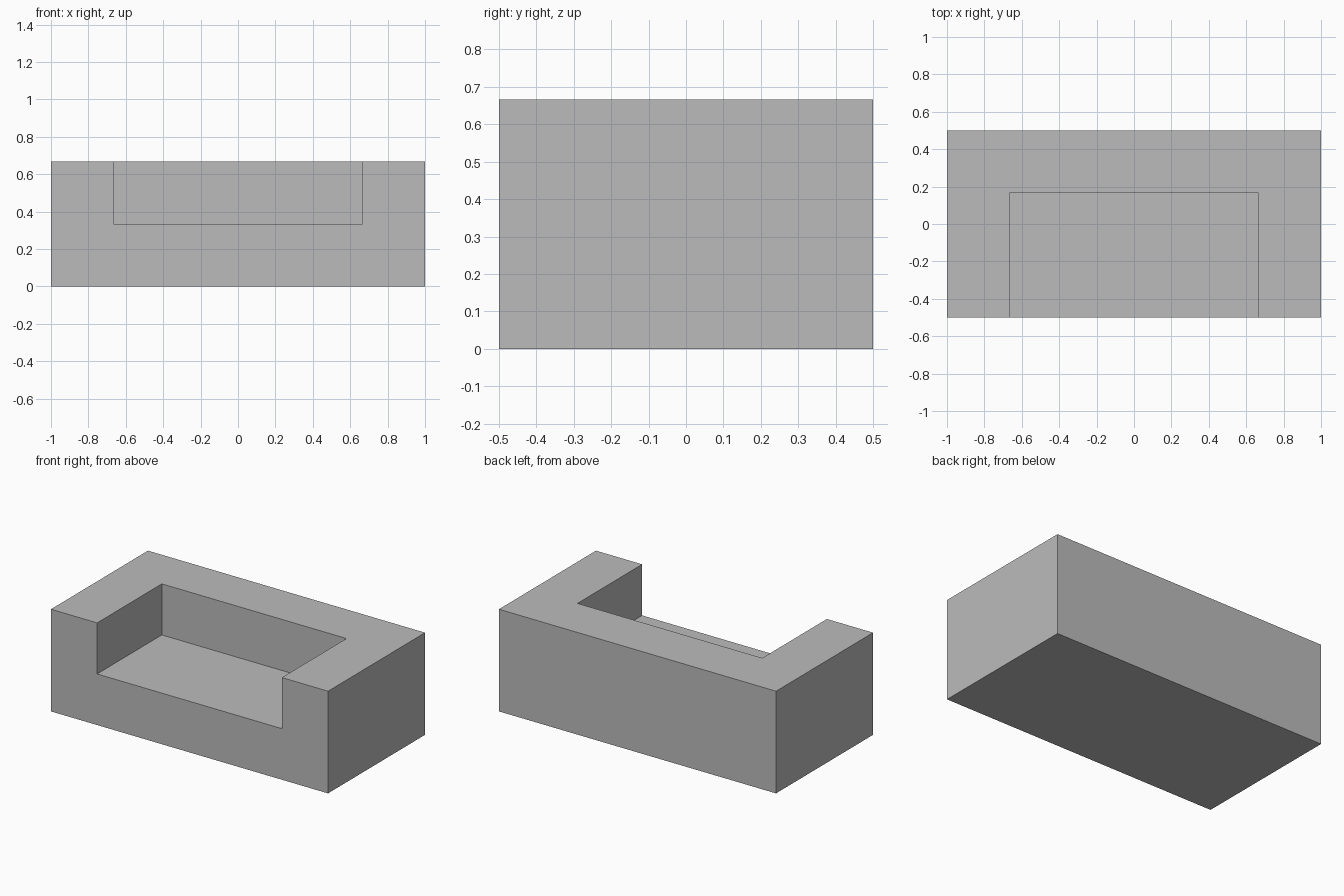
import bpy
import bmesh

cube = bpy.data.objects.get("Cube")
if cube:
    bpy.data.objects.remove(cube, do_unlink=True)

WIDTH, DEPTH, HEIGHT = 2.0, 1.0, 2 / 3
WALL = 1 / 3          # thickness of the arms, back and base

grey = bpy.data.materials.new("plain_grey")
grey.use_nodes = True
colour = (0.5, 0.5, 0.5, 1)
grey.diffuse_color = colour
grey.node_tree.nodes["Principled BSDF"].inputs["Base Color"].default_value = colour

# Sofa body: U-shaped plan of back and arms around a lower seat
x, y = WIDTH / 2, DEPTH / 2
xi, yi = x - WALL, y - WALL
bm = bmesh.new()


def face(points):
    bm.faces.new([bm.verts.new(p) for p in points])


# Seat, underside and U-shaped top
seat_plan = [(-xi, -y), (xi, -y), (xi, yi), (-xi, yi)]
u_plan = [(-x, -y), (-xi, -y), (-xi, yi), (xi, yi), (xi, -y), (x, -y), (x, y), (-x, y)]
face([(px, py, WALL) for px, py in seat_plan])
face([(px, py, HEIGHT) for px, py in u_plan])
face([(-x, y, 0), (x, y, 0), (x, -y, 0), (-x, -y, 0)])

# Front with the seat notch
face([(-x, -y, 0), (x, -y, 0), (x, -y, HEIGHT), (xi, -y, HEIGHT),
      (xi, -y, WALL), (-xi, -y, WALL), (-xi, -y, HEIGHT), (-x, -y, HEIGHT)])

# Outer walls reach the ground, inner walls reach the seat
walls = [(u_plan[i], u_plan[(i + 1) % 8], 0) for i in (5, 6, 7)]
walls += [(u_plan[i], u_plan[i + 1], WALL) for i in (1, 2, 3)]
for (ax, ay), (bx, by), low in walls:
    face([(ax, ay, low), (bx, by, low), (bx, by, HEIGHT), (ax, ay, HEIGHT)])

bmesh.ops.remove_doubles(bm, verts=bm.verts, dist=0.0001)
bmesh.ops.recalc_face_normals(bm, faces=bm.faces)
mesh = bpy.data.meshes.new("sofa_body")
bm.to_mesh(mesh)
bm.free()
mesh.materials.append(grey)
sofa = bpy.data.objects.new("sofa_body", mesh)
bpy.context.collection.objects.link(sofa)
